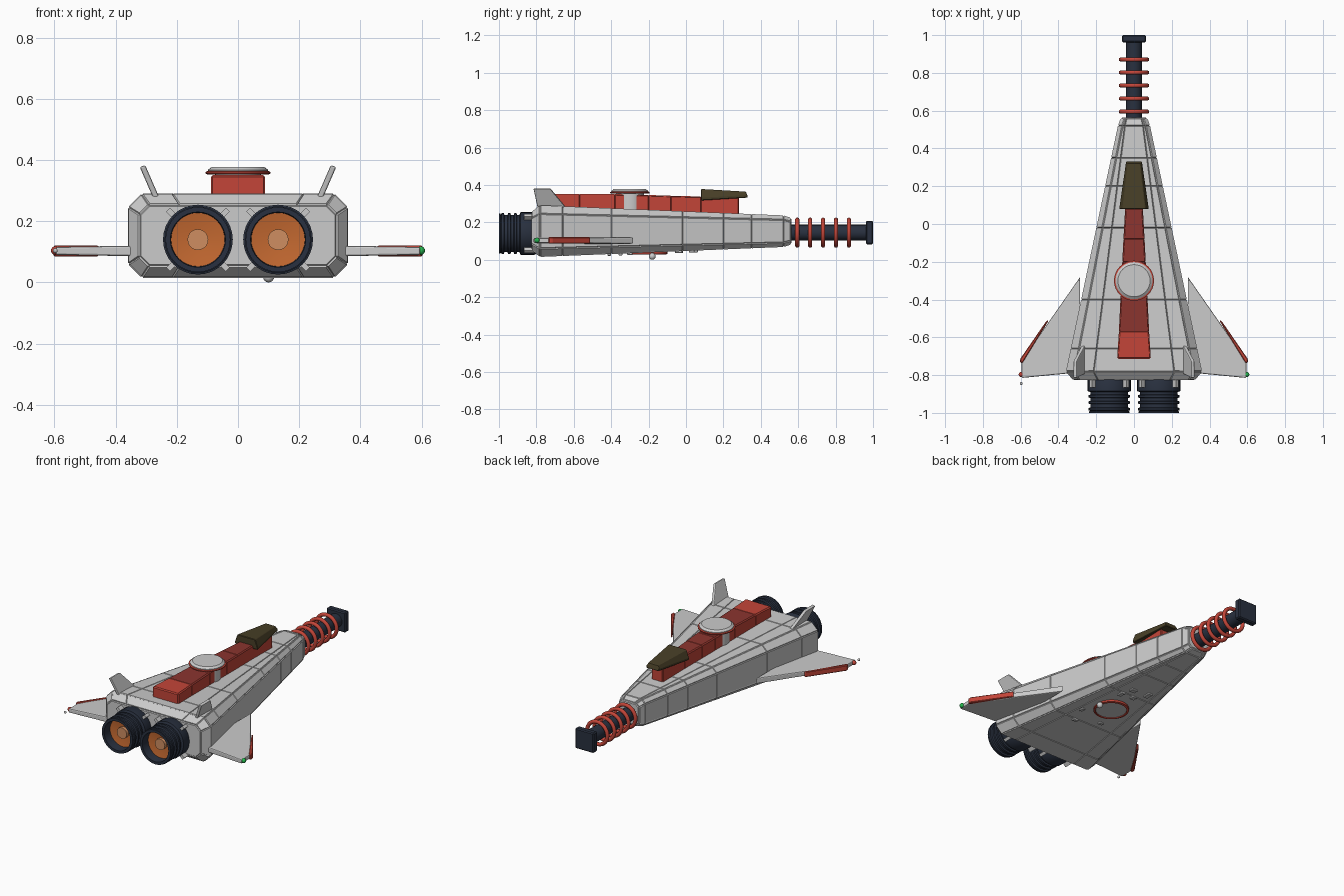
import bpy, bmesh, math
from mathutils import Vector, Matrix

if "Cube" in bpy.data.objects:
    bpy.data.objects.remove(bpy.data.objects["Cube"])


def mat(name, r, g, b):
    m = bpy.data.materials.new(name)
    m.diffuse_color = (r, g, b, 1)
    m.use_nodes = True
    m.node_tree.nodes["Principled BSDF"].inputs["Base Color"].default_value = m.diffuse_color
    return m


NAVY = mat("navy", 0.022, 0.03, 0.05)
RED = mat("red", 0.55, 0.06, 0.04)
DARK_RED = mat("dark_red", 0.26, 0.035, 0.028)
ORANGE = mat("orange", 0.55, 0.14, 0.03)
PEACH = mat("peach", 0.62, 0.27, 0.12)
GLASS = mat("canopy_brown", 0.065, 0.05, 0.02)
GREEN = mat("green", 0.02, 0.5, 0.08)


def finish(name, bm, *mats):
    bmesh.ops.recalc_face_normals(bm, faces=bm.faces)
    me = bpy.data.meshes.new(name)
    bm.to_mesh(me)
    bm.free()
    ob = bpy.data.objects.new(name, me)
    bpy.context.collection.objects.link(ob)
    for m in mats:
        if m:
            me.materials.append(m)
    return ob


def loft(rings):
    """Solid through rings of equal point count, capped at both ends."""
    bm = bmesh.new()
    vs = [[bm.verts.new(p) for p in r] for r in rings]
    n = len(vs[0])
    for a, b in zip(vs, vs[1:]):
        for i in range(n):
            bm.faces.new((a[i], a[(i + 1) % n], b[(i + 1) % n], b[i]))
    bm.faces.new(vs[0])
    bm.faces.new(vs[-1])
    bmesh.ops.recalc_face_normals(bm, faces=bm.faces)
    return bm


def panel(bm, t, d):
    """Raise every face as a plate so that seams are left between plates."""
    bmesh.ops.inset_individual(bm, faces=bm.faces[:], thickness=t, depth=d)


def bevel(ob, w, seg=1):
    m = ob.modifiers.new("bevel", 'BEVEL')
    m.width, m.segments, m.limit_method = w, seg, 'ANGLE'


def lathe(name, prof, centre, axis, m=None, n=32):
    """Revolve (radius, offset) profile round the y or z axis."""
    rings = []
    for r, h in prof:
        ring = []
        for i in range(n):
            a = 2 * math.pi * i / n
            u, v = r * math.cos(a), r * math.sin(a)
            p = (u, h, v) if axis == 'y' else (u, v, h)
            ring.append(Vector(centre) + Vector(p))
        rings.append(ring)
    ob = finish(name, loft(rings), m)
    for p in ob.data.polygons:
        p.use_smooth = len(p.vertices) == 4
    ob.data.set_sharp_from_angle(angle=math.radians(35))
    return ob


def box(name, c, size, m=None, rot=None, bev=0.0):
    bm = bmesh.new()
    bmesh.ops.create_cube(bm, size=1)
    bmesh.ops.scale(bm, vec=size, verts=bm.verts)
    M = Matrix.Translation(c) @ (rot or Matrix())
    bmesh.ops.transform(bm, matrix=M, verts=bm.verts)
    ob = finish(name, bm, m)
    if bev:
        bevel(ob, bev)
    return ob


def ball(name, c, r, m=None):
    bm = bmesh.new()
    bmesh.ops.create_uvsphere(bm, u_segments=12, v_segments=8, radius=r, matrix=Matrix.Translation(c))
    for f in bm.faces:
        f.smooth = True
    return finish(name, bm, m)


# hull: chamfered box tapering to the nose, plated
def section(y, w, lo, hi, c):
    half = [(w * 0.6, hi), (w - c, hi), (w, hi - c), (w, lo + c), (w - c, lo), (w * 0.6, lo)]
    return [(x, y, z) for x, z in half] + [(-x, y, z) for x, z in reversed(half)]


def hull_at(y):
    t = (y + 0.78) / 1.3
    return y, 0.355 - 0.275 * t, 0.02 + 0.053 * t, 0.286 - 0.054 * t, 0.042 - 0.022 * t


stations = [section(-0.822, 0.32, 0.055, 0.252, 0.03)]
stations += [section(*hull_at(y)) for y in (-0.78, -0.66, -0.4, -0.02, 0.2, 0.35, 0.52)]
stations += [section(0.558, 0.066, 0.085, 0.22, 0.018)]
hull_bm = loft(stations)
panel(hull_bm, 0.004, 0.005)
finish("hull", hull_bm)

# red dorsal spine
spine = [(-0.71, 0.085, 0.26, 0.347), (-0.57, 0.076, 0.26, 0.347), (-0.38, 0.067, 0.25, 0.347),
         (-0.2, 0.058, 0.25, 0.342), (-0.08, 0.052, 0.24, 0.338), (0.08, 0.043, 0.24, 0.334),
         (0.28, 0.036, 0.23, 0.33)]
bm = loft([[(-w, y, lo), (w, y, lo), (w, y, hi), (-w, y, hi)] for y, w, lo, hi in spine])
panel(bm, 0.003, 0.004)
ob = finish("dorsal_spine", bm, RED, DARK_RED)
for p in ob.data.polygons:
    if p.normal.z > 0.8 and p.center.y > -0.57:
        p.material_index = 1

# canopy overhanging the spine
can = [(0.08, 0.078, 0.317, 0.378), (0.33, 0.042, 0.332, 0.364)]
ob = finish("canopy", loft([[(-w, y, lo), (w, y, lo), (w, y, lo + 0.014), (w * 0.78, y - 0.01 * i, hi),
            (-w * 0.78, y - 0.01 * i, hi), (-w, y, lo + 0.014)] for i, (y, w, lo, hi) in enumerate(can)]), GLASS)
bevel(ob, 0.003)

# turret on the spine
lathe("turret_base", [(0.075, 0.26), (0.075, 0.355)], (0, -0.3, 0), 'z')
lathe("turret_ring", [(0.1, 0.353), (0.106, 0.356), (0.106, 0.361), (0.1, 0.364)], (0, -0.3, 0), 'z', RED)
lathe("turret_cap", [(0.098, 0.36), (0.098, 0.368), (0.085, 0.378)], (0, -0.3, 0), 'z')

# nose barrel, end plate and coils
lathe("nose_barrel", [(0.042, 0.53), (0.042, 0.97)], (0, 0, 0.145), 'y', NAVY, 20)
box("nose_plate", (0, 0.981, 0.145), (0.128, 0.038, 0.125), NAVY, bev=0.006)
for i in range(5):
    bpy.ops.mesh.primitive_torus_add(location=(0, 0.595 + 0.069 * i, 0.145), rotation=(math.pi / 2, 0, 0),
                                     major_radius=0.069, minor_radius=0.0115,
                                     major_segments=32, minor_segments=10)
    ob = bpy.context.object
    ob.name = f"nose_coil_{i + 1}"
    ob.data.materials.append(RED)
    bpy.ops.object.shade_smooth()

for s, side in ((-1, "left"), (1, "right")):
    # engine nozzle with ribs and glowing inside
    c = (s * 0.131, 0, 0.14)
    prof = [(0.1, -0.79), (0.114, -0.81), (0.114, -0.885), (0.1, -0.89)]
    for y in (-0.912, -0.945, -0.98):
        prof += [(0.1, y + 0.009), (0.109, y + 0.006), (0.109, y - 0.006), (0.1, y - 0.009)]
    prof += [(0.106, -0.992), (0.106, -1.0), (0.09, -1.0), (0.087, -0.93)]
    lathe(side + "_engine", prof, c, 'y', NAVY)
    lathe(side + "_engine_glow", [(0.088, -0.92), (0.088, -0.945), (0.03, -0.935)], c, 'y', ORANGE)
    lathe(side + "_engine_core", [(0.034, -0.92), (0.034, -0.955)], c, 'y', PEACH, 20)
    # braces round the engine
    for k in range(4):
        a = math.pi / 4 + k * math.pi / 2
        box(f"{side}_engine_brace_{k + 1}",
            (c[0] + 0.118 * math.cos(a), -0.835, 0.14 + 0.118 * math.sin(a)),
            (0.04, 0.06, 0.018), rot=Matrix.Rotation(-a, 4, 'Y'))

    # swept wing, thinner at the tip
    plan = [(0.285, -0.28), (0.595, -0.725), (0.595, -0.815), (0.285, -0.785)]
    rings = [[(s * x, y, 0.103 + u * (0.018 if x < 0.4 else 0.013)) for x, y in plan] for u in (-1, 1)]
    bevel(finish(side + "_wing", loft(rings)), 0.006, 2)
    # red leading edge strip
    strip = [(0.452, -0.512), (0.463, -0.512), (0.603, -0.715), (0.603, -0.735), (0.59, -0.735)]
    rings = [[(s * x, y, 0.103 + u * 0.0175) for x, y in strip] for u in (-1, 1)]
    bevel(finish(side + "_wing_edge", loft(rings), RED), 0.004)
    ball(side + "_nav_light", (s * 0.597, -0.797, 0.104), 0.014, GREEN if s > 0 else RED)

    # canted tail fin
    fin = [(-0.79, 0.262, 0.265), (-0.63, 0.262, 0.265), (-0.725, 0.312, 0.38), (-0.815, 0.312, 0.38)]
    rings = [[(s * (x + u * 0.009), y, z - u * 0.003) for y, x, z in fin] for u in (-1, 1)]
    bevel(finish(side + "_tail_fin", loft(rings)), 0.005, 2)

ball("wing_tip_bead", (-0.597, -0.845, 0.104), 0.008)

# belly hatch with red rim and small fittings
lathe("belly_hatch_rim", [(0.1, 0.05), (0.1, 0.03), (0.088, 0.027), (0.088, 0.05)], (0, -0.2, 0), 'z', RED)
lathe("belly_hatch", [(0.087, 0.06), (0.087, 0.032)], (0, -0.2, 0), 'z')
ball("belly_dome", (0.1, -0.18, 0.018), 0.018)
for i, (x, y, dx, dy) in enumerate([(-0.07, 0.04, 0.03, 0.05), (0.03, 0.03, 0.04, 0.03), (0.06, -0.04, 0.025, 0.04),
                                    (-0.02, -0.03, 0.03, 0.03), (0.09, -0.41, 0.03, 0.02), (-0.05, -0.35, 0.03, 0.02),
                                    (0.13, -0.3, 0.02, 0.03)]):
    box(f"belly_fitting_{i + 1}", (x, y, hull_at(y)[2] - 0.004), (dx, dy, 0.02), bev=0.003)
